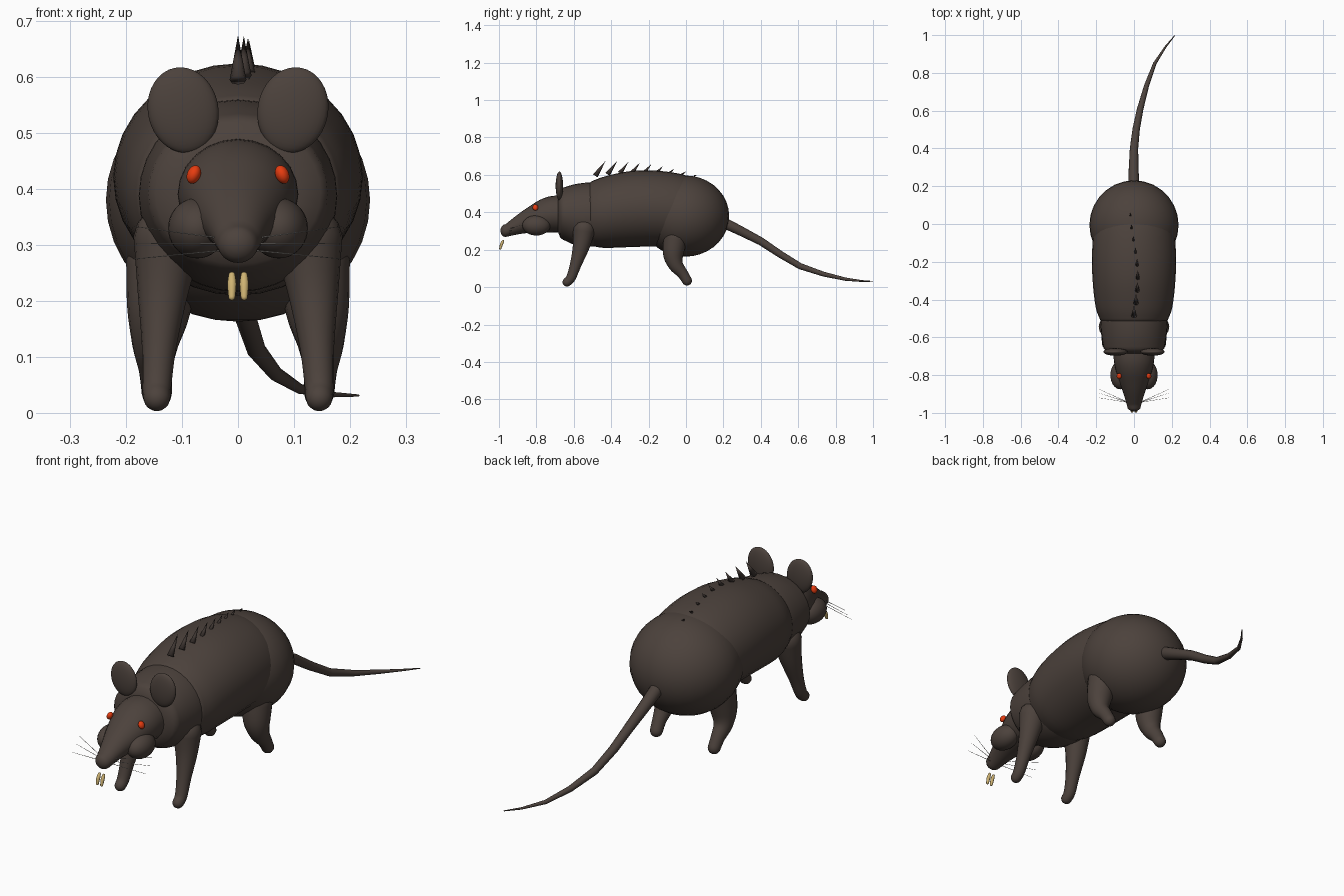
import bpy, bmesh, math
from mathutils import Vector, Matrix

if "Cube" in bpy.data.objects:
    bpy.data.objects.remove(bpy.data.objects["Cube"], do_unlink=True)


def material(name, rgb):
    m = bpy.data.materials.new(name)
    m.use_nodes = True
    m.diffuse_color = (*rgb, 1)
    m.node_tree.nodes["Principled BSDF"].inputs["Base Color"].default_value = (*rgb, 1)
    return m


FUR = material("dark brown fur", (0.072, 0.054, 0.045))
BRISTLE = material("darker bristle", (0.05, 0.038, 0.033))
RED = material("red eye", (0.8, 0.045, 0.005))
IVORY = material("yellow ivory", (0.62, 0.45, 0.17))
GREY = material("whisker grey", (0.42, 0.39, 0.36))


def finish(name, bm, mat):
    bmesh.ops.recalc_face_normals(bm, faces=bm.faces[:])
    me = bpy.data.meshes.new(name)
    bm.to_mesh(me)
    bm.free()
    me.materials.append(mat)
    me.shade_smooth()
    ob = bpy.data.objects.new(name, me)
    bpy.context.collection.objects.link(ob)
    return ob


def catmull(a, b, c, d, t):
    return (2 * b + (c - a) * t + (2 * a - 5 * b + 4 * c - d) * t * t
            + (3 * b - a - 3 * c + d) * t ** 3) / 2


def loft(name, rows, mat=FUR, steps=4, sides=24, cap=1.0, follow=True):
    """Skin elliptical rings (x, y, z, half width, half height) along a smooth path."""
    rows = [r if len(r) == 5 else (*r, r[3]) for r in rows]
    rows = [rows[0]] + rows + [rows[-1]]
    path = []
    for i in range(1, len(rows) - 2):
        for s in range(steps):
            path.append([catmull(*q, s / steps) for q in zip(*rows[i - 1:i + 3])])
    path.append(list(rows[-1]))
    pts = [Vector(p[:3]) for p in path]
    tangents = []
    for i in range(len(pts)):
        t = pts[min(i + 1, len(pts) - 1)] - pts[max(i - 1, 0)]
        tangents.append(t.normalized() if follow else Vector((0, 1, 0)))
    rings = [(p, t, w[3], w[4]) for p, t, w in zip(pts, tangents, path)]

    # rounded ends
    def end(ring, sign):
        p, t, a, b = ring
        out = []
        for k in (1, 2, 3):
            ang = k * math.pi / 8
            f = math.cos(ang)
            out.append((p + t * sign * cap * min(a, b) * math.sin(ang), t, a * f, b * f))
        return out, p + t * sign * cap * min(a, b)

    head, tip0 = end(rings[0], -1)
    tail, tip1 = end(rings[-1], 1)
    rings = head[::-1] + rings + tail
    bm = bmesh.new()
    loops = []
    for p, t, a, b in rings:
        u = (Vector((1, 0, 0)) - t * t.x).normalized()
        v = t.cross(u)
        angles = [2 * math.pi * k / sides for k in range(sides)]
        loops.append([bm.verts.new(p + u * a * math.cos(g) + v * b * math.sin(g)) for g in angles])
    for A, B in zip(loops, loops[1:]):
        for k in range(sides):
            n = (k + 1) % sides
            bm.faces.new((A[k], A[n], B[n], B[k]))
    for L, tip in ((loops[0], tip0), (loops[-1], tip1)):
        c = bm.verts.new(tip)
        for k in range(sides):
            bm.faces.new((L[k], L[(k + 1) % sides], c))
    return finish(name, bm, mat)


def ellipsoid(name, centre, radii, mat=FUR, tilt=0.0):
    bm = bmesh.new()
    bmesh.ops.create_uvsphere(bm, u_segments=28, v_segments=18, radius=1)
    mtx = Matrix.Translation(centre) @ Matrix.Rotation(tilt, 4, 'Y') @ Matrix.Diagonal((*radii, 1))
    bmesh.ops.transform(bm, matrix=mtx, verts=bm.verts)
    return finish(name, bm, mat)


def cone(name, base, tip, r, mat, sides=8, r_tip=0.0):
    base, tip = Vector(base), Vector(tip)
    d = tip - base
    bm = bmesh.new()
    bmesh.ops.create_cone(bm, cap_ends=True, segments=sides, radius1=r, radius2=r_tip, depth=d.length)
    mtx = Matrix.Translation((base + tip) / 2) @ d.to_track_quat('Z', 'Y').to_matrix().to_4x4()
    bmesh.ops.transform(bm, matrix=mtx, verts=bm.verts)
    return finish(name, bm, mat)


# Body masses
ellipsoid("rump", (0, -0.005, 0.38), (0.236, 0.236, 0.217))
loft("torso", [(0, -0.51, 0.393, 0.178, 0.17), (0, -0.44, 0.4, 0.203, 0.19),
               (0, -0.3, 0.417, 0.219, 0.203), (0, -0.15, 0.42, 0.222, 0.202),
               (0, 0.0, 0.405, 0.205, 0.192), (0, 0.1, 0.39, 0.15, 0.15)],
     sides=32, cap=0.15, follow=False)
loft("chest", [(0, -0.66, 0.393, 0.16, 0.138), (0, -0.59, 0.388, 0.172, 0.163),
               (0, -0.5, 0.388, 0.177, 0.172), (0, -0.4, 0.39, 0.16, 0.16)],
     sides=32, cap=0.25, follow=False)

# Head with tapered snout
loft("head", [(0, -0.965, 0.302, 0.036, 0.034), (0, -0.9, 0.335, 0.055, 0.053),
              (0, -0.84, 0.36, 0.076, 0.07), (0, -0.78, 0.38, 0.095, 0.087),
              (0, -0.72, 0.39, 0.107, 0.097), (0, -0.64, 0.39, 0.107, 0.1)],
     cap=0.8, follow=False)

# Paired parts
for side, s in (("left", 1), ("right", -1)):
    ellipsoid(side + "_cheek", (s * 0.073, -0.8, 0.33), (0.052, 0.075, 0.054))
    ellipsoid(side + "_ear", (s * 0.098, -0.677, 0.541), (0.063, 0.02, 0.077), tilt=s * 0.2)
    ellipsoid(side + "_eye", (s * 0.079, -0.805, 0.426), (0.012, 0.015, 0.017), RED, s * -0.4)
    loft(side + "_tooth", [(s * 0.011, -0.978, 0.246, 0.006), (s * 0.011, -0.986, 0.23, 0.008),
                           (s * 0.011, -0.993, 0.207, 0.006)], IVORY, sides=12)
    loft(side + "_front_leg", [(s * 0.125, -0.545, 0.31, 0.062), (s * 0.134, -0.56, 0.22, 0.046),
                               (s * 0.141, -0.59, 0.12, 0.031), (s * 0.145, -0.615, 0.05, 0.026),
                               (s * 0.145, -0.636, 0.027, 0.024)], sides=18)
    loft(side + "_hind_leg", [(s * 0.135, -0.055, 0.27, 0.065), (s * 0.142, -0.068, 0.18, 0.056),
                              (s * 0.148, -0.055, 0.12, 0.041), (s * 0.147, -0.02, 0.075, 0.03),
                              (s * 0.145, 0.005, 0.035, 0.027)], sides=18)
    for i, (root, end_y, end_z) in enumerate(((0.312, -0.875, 0.333), (0.302, -0.895, 0.303),
                                              (0.29, -0.92, 0.275))):
        cone(f"{side}_whisker_{i + 1}", (s * 0.03, -0.945, root), (s * 0.185, end_y, end_z),
             0.0013, GREY, 5, 0.0006)

# Tail, nearly straight between its joints
loft("tail", [(0, 0.19, 0.35, 0.03), (0, 0.4, 0.245, 0.022), (0.033, 0.61, 0.112, 0.017),
              (0.11, 0.85, 0.043, 0.009), (0.215, 0.997, 0.031, 0.002)], steps=2, sides=14)

# Bristles along the spine, shrinking toward the rump
for i in range(9):
    y = -0.485 + i * 0.066
    f = 1 - i * 0.085
    x = 0.02 * math.sin(i * 0.55)
    back = 0.6 + 0.02 * math.sin((y + 0.485) * math.pi / 0.53)
    cone(f"bristle_{i + 1}", (x, y, back - 0.005), (x, y + 0.055 * f, back + 0.075 * f - i * 0.003),
         0.015 * f, BRISTLE)
